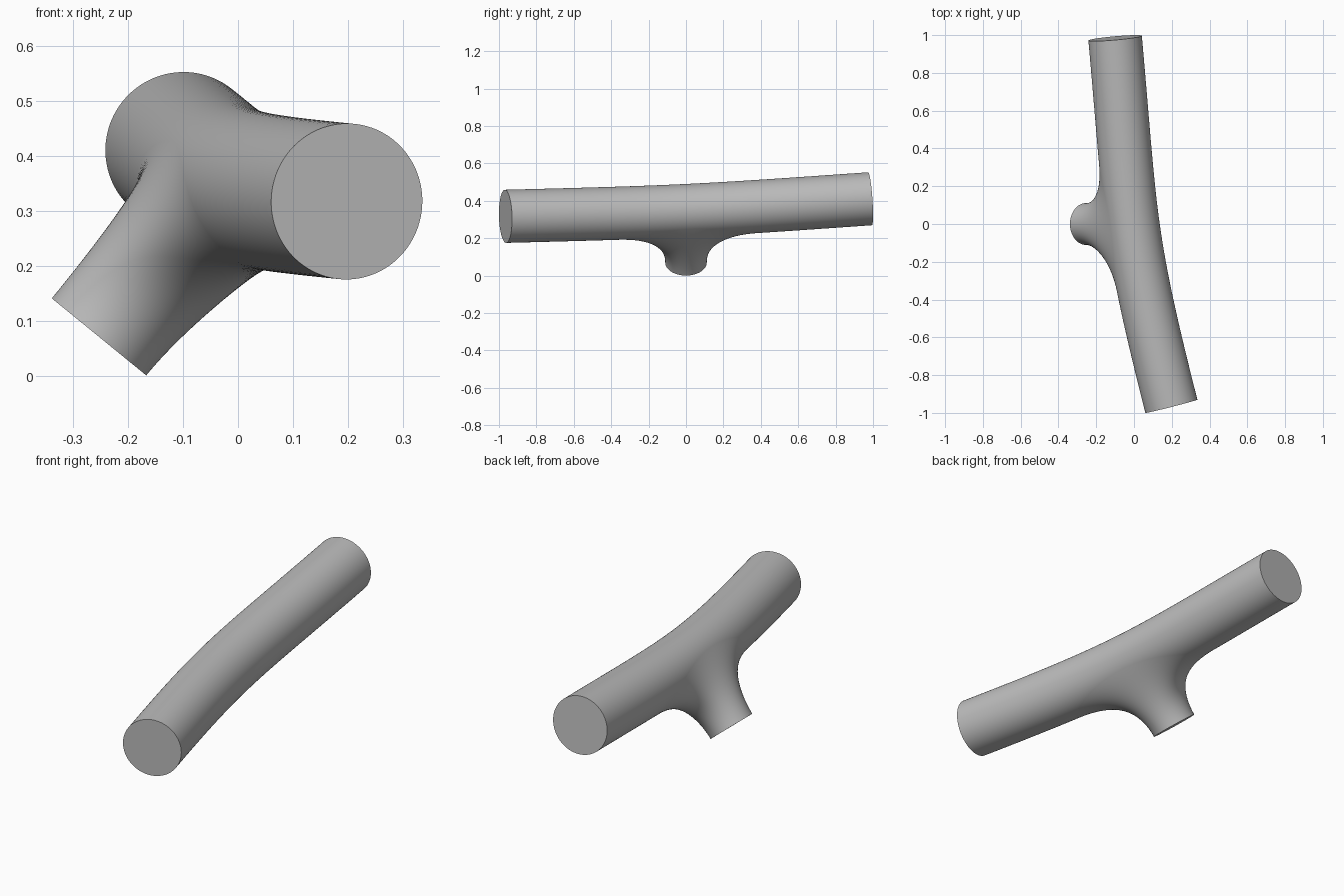
import bpy, bmesh
from math import sin, cos, pi, radians
from mathutils import Vector

cube = bpy.data.objects.get("Cube")
if cube:
    bpy.data.objects.remove(cube)

# One grey for every surface
grey = bpy.data.materials.new("grey")
grey.use_nodes = True
grey.diffuse_color = (0.5, 0.5, 0.5, 1)
grey.node_tree.nodes["Principled BSDF"].inputs["Base Color"].default_value = (0.5, 0.5, 0.5, 1)

SIDES, ROWS = 96, 80
MAIN_R, BRANCH_R = 0.142, 0.111

# Centre line of the main pipe
front = Vector((0.198, -0.965, 0.317))
back = Vector((-0.1, 0.984, 0.411))
front_dir = Vector((-0.247, 0.97, 0.025)).normalized()
back_dir = Vector((-0.089, 0.994, 0.07)).normalized()
path = (front, front + front_dir * 0.95, back - back_dir * 0.95, back)

# Side branch end and direction
branch_end = Vector((-0.253, 0, 0.0705))
branch_dir = Vector((-0.632, 0, -0.775)).normalized()
along = Vector((0, 1, 0))
across = along.cross(branch_dir)


def bezier(p, t):
    u = 1 - t
    return p[0] * u**3 + p[1] * 3 * u * u * t + p[2] * 3 * u * t * t + p[3] * t**3


def pipe_point(t, angle):
    """Point on the main pipe; angle 0 faces the side branch."""
    u = 1 - t
    tangent = ((path[1] - path[0]) * u * u + (path[2] - path[1]) * 2 * u * t
               + (path[3] - path[2]) * t * t).normalized()
    side = (branch_dir - tangent * branch_dir.dot(tangent)).normalized()
    up = tangent.cross(side)
    return bezier(path, t) + (side * cos(angle) + up * sin(angle)) * MAIN_R


# Footprint of the branch on the main pipe
SPAN, WRAP = 0.26, radians(85)


def footprint(phi, scale):
    return pipe_point(0.5 + SPAN * cos(phi) * scale, WRAP * sin(phi) * scale)


def in_footprint(row, col):
    angle = 2 * pi * col / SIDES
    if angle > pi:
        angle -= 2 * pi
    return ((row / ROWS - 0.5) / SPAN)**2 + (angle / WRAP)**2 < 0.75


def blend_curve(phi):
    """Curve from the branch mouth that runs out tangent to the main pipe."""
    rim = branch_end + (along * cos(phi) + across * sin(phi)) * BRANCH_R
    foot = footprint(phi, 1)
    inward = (footprint(phi, 0.998) - foot).normalized()
    c2 = cos(phi)**2
    return (rim, rim - branch_dir * (0.12 + 0.035 * c2),
            foot + inward * (0.1 + 0.12 * c2), foot)


def make_object(name, rings, caps, skip=lambda r, c: False):
    bm = bmesh.new()
    grid = [[bm.verts.new(p) for p in ring] for ring in rings]
    for r in range(len(grid) - 1):
        for c in range(SIDES):
            d = (c + 1) % SIDES
            if not skip(r + 0.5, c + 0.5):
                bm.faces.new((grid[r][c], grid[r][d], grid[r + 1][d], grid[r + 1][c]))
    for i in caps:
        bm.faces.new(grid[i] if i else grid[i][::-1])
    loose = [v for v in bm.verts if not v.link_faces]
    bmesh.ops.delete(bm, geom=loose, context='VERTS')
    bmesh.ops.recalc_face_normals(bm, faces=bm.faces[:])
    # The flat end caps must look away from the pipe's middle
    for f in bm.faces:
        if len(f.verts) == SIDES:
            if f.normal.dot(f.calc_center_median() - bezier(path, 0.5)) < 0:
                bmesh.ops.reverse_faces(bm, faces=bm.faces[:])
            break
    mesh = bpy.data.meshes.new(name)
    bm.to_mesh(mesh)
    bm.free()
    mesh.materials.append(grey)
    obj = bpy.data.objects.new(name, mesh)
    bpy.context.collection.objects.link(obj)
    bpy.ops.object.select_all(action='DESELECT')
    obj.select_set(True)
    bpy.context.view_layer.objects.active = obj
    bpy.ops.object.shade_smooth_by_angle(angle=radians(40))


# Main pipe, opened beneath the branch
angles = [2 * pi * i / SIDES for i in range(SIDES)]
make_object("main_pipe",
            [[pipe_point(r / ROWS, a) for a in angles] for r in range(ROWS + 1)],
            (0, -1), in_footprint)

# Side branch flaring into the main pipe
curves = [blend_curve(a) for a in angles]
STEPS = 36
make_object("side_branch",
            [[bezier(c, s / STEPS) for c in curves] for s in range(STEPS + 1)], (0,))
